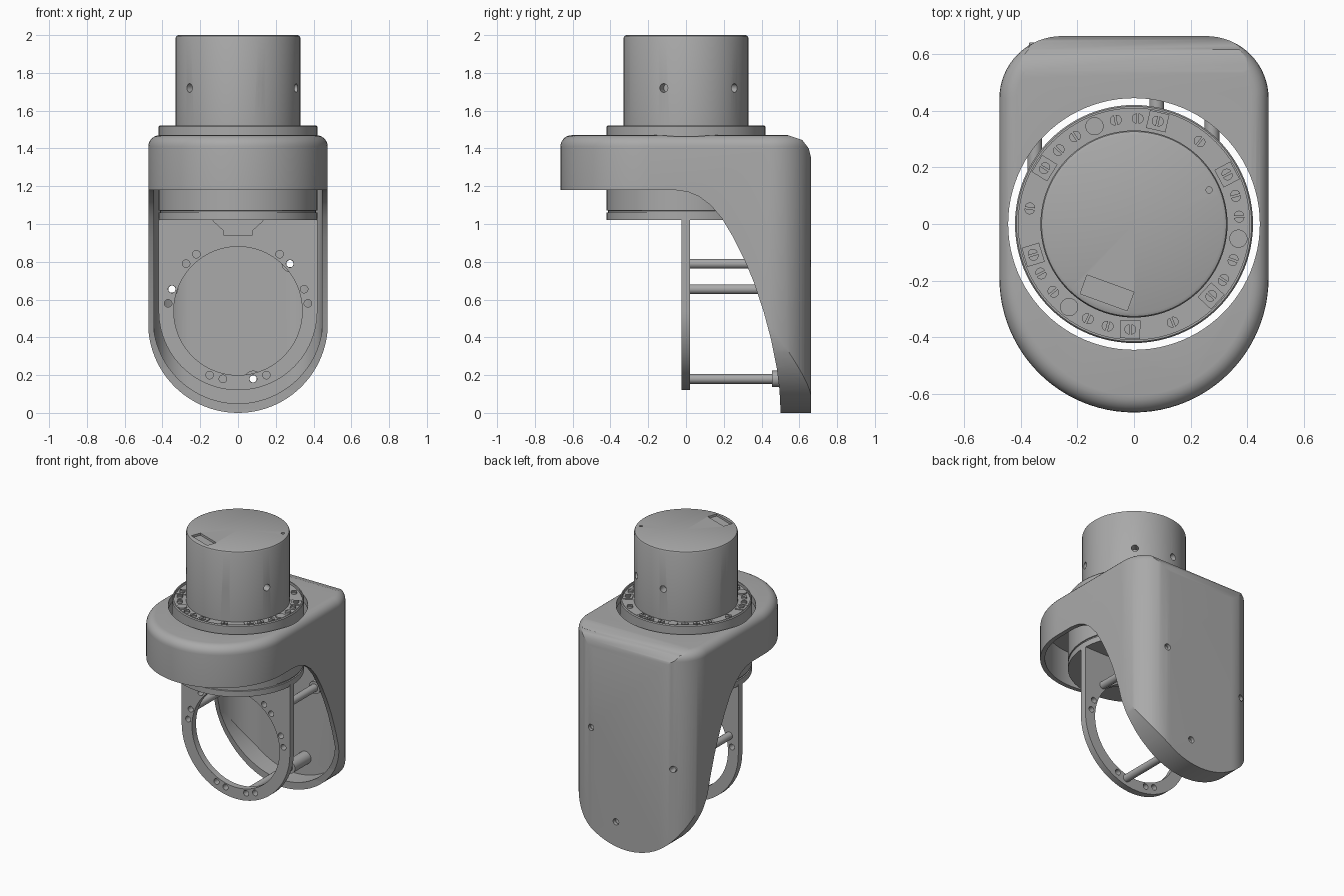
import bpy, bmesh
from math import radians, sin, cos, pi
from mathutils import Matrix, Vector

cube = bpy.data.objects.get("Cube")
if cube:
    bpy.data.objects.remove(cube)

grey = bpy.data.materials.new("machined grey")
grey.use_nodes = True
grey.diffuse_color = (0.4, 0.4, 0.4, 1)
grey.node_tree.nodes["Principled BSDF"].inputs["Base Color"].default_value = (0.4, 0.4, 0.4, 1)

# Axis maps: local extrusion direction becomes world z, x or y
UP = Matrix.Identity(4)
ALONG_X = Matrix(((0, 0, 1, 0), (1, 0, 0, 0), (0, 1, 0, 0), (0, 0, 0, 1)))
ALONG_Y = Matrix(((1, 0, 0, 0), (0, 0, 1, 0), (0, 1, 0, 0), (0, 0, 0, 1)))


def finish(name, bm, matrix=UP):
    bm.transform(matrix)
    bmesh.ops.recalc_face_normals(bm, faces=bm.faces)
    mesh = bpy.data.meshes.new(name)
    bm.to_mesh(mesh)
    bm.free()
    mesh.materials.append(grey)
    obj = bpy.data.objects.new(name, mesh)
    bpy.context.collection.objects.link(obj)
    return obj


def arc(cx, cy, r, a0, a1, n=24):
    angles = [radians(a0 + (a1 - a0) * i / n) for i in range(n + 1)]
    return [(cx + r * cos(a), cy + r * sin(a)) for a in angles]


def prism(name, points, lo, hi, matrix=UP, bevel=0):
    bm = bmesh.new()
    base = bm.faces.new([bm.verts.new((x, y, lo)) for x, y in points])
    out = bmesh.ops.extrude_face_region(bm, geom=[base])["geom"]
    bmesh.ops.translate(bm, verts=[v for v in out if isinstance(v, bmesh.types.BMVert)],
                        vec=(0, 0, hi - lo))
    if bevel:
        top = [e for e in bm.edges if all(v.co.z > hi - 1e-4 for v in e.verts)]
        bmesh.ops.bevel(bm, geom=top, offset=bevel, segments=6, profile=0.5, affect='EDGES')
    return finish(name, bm, matrix)


def cylinder(name, x, y, r, lo, hi, matrix=UP, n=24):
    return prism(name, arc(x, y, r, 0, 360, n)[:-1], lo, hi, matrix)


def lathe(name, profile, matrix=UP, steps=96):
    bm = bmesh.new()
    verts = [bm.verts.new((r, 0, z)) for r, z in profile]
    edges = [bm.edges.new((a, b)) for a, b in zip(verts, verts[1:] + verts[:1])]
    bmesh.ops.spin(bm, geom=verts + edges, axis=(0, 0, 1), cent=(0, 0, 0),
                   angle=2 * pi, steps=steps, use_merge=True)
    bmesh.ops.remove_doubles(bm, verts=bm.verts, dist=1e-5)
    return finish(name, bm, matrix)


def boolean(obj, cutter, operation='DIFFERENCE'):
    mod = obj.modifiers.new("cut", 'BOOLEAN')
    mod.operation, mod.object, mod.solver = operation, cutter, 'EXACT'
    bpy.context.view_layer.objects.active = obj
    bpy.ops.object.modifier_apply(modifier=mod.name)
    bpy.data.objects.remove(cutter)


def plan_outline(d):
    return (arc(0, -0.19, 0.475 - d, 180, 360, 48) + arc(0.255, 0.443, 0.22 - d, 0, 90, 16)
            + arc(-0.255, 0.443, 0.22 - d, 90, 180, 16))


def tongue(half, centre, top):
    return arc(0, centre, half, 180, 360, 48) + [(half, top), (-half, top)]


spacers = [(0.275, 0.79), (-0.35, 0.655), (0.08, 0.18)]

# Cover: rounded hood with a swept-down back panel, hollowed out
cover = prism("cover", plan_outline(0), -0.1, 1.47, bevel=0.06)
sweep = [(-0.8, 1.18), (-0.06, 1.18), (0.01, 1.17), (0.07, 1.145), (0.13, 1.1), (0.19, 1.03),
         (0.25, 0.93), (0.31, 0.81), (0.36, 0.69), (0.41, 0.54), (0.45, 0.39), (0.48, 0.24),
         (0.495, 0.12), (0.5, 0.02), (0.5, -0.2), (0.8, -0.2), (0.8, 1.34), (0.665, 1.34),
         (0.65, 1.4), (0.615, 1.445), (0.54, 1.47), (0.5, 1.6), (-0.8, 1.6)]
boolean(cover, prism("side_cutter", sweep, -1, 1, ALONG_X), 'INTERSECT')
boolean(cover, prism("front_cutter", tongue(0.476, 0.476, 1.8), -1, 1, ALONG_Y), 'INTERSECT')
cavity = prism("cavity", plan_outline(0.03), -0.2, 1.42)
boolean(cavity, prism("cavity_front", tongue(0.45, 0.5, 1.8), -1, 1, ALONG_Y), 'INTERSECT')
boolean(cover, cavity)
boolean(cover, cylinder("neck_hole", 0, 0, 0.444, 1.3, 1.6, n=96))
for x, z in spacers:
    boolean(cover, cylinder("screw_hole", x, z, 0.022, 0.4, 0.9, ALONG_Y))

# Ring plate hanging below the housing
plate = prism("ring_plate", tongue(0.42, 0.54, 1.03), -0.025, 0.02, ALONG_Y)
boolean(plate, cylinder("ring_hole", 0, 0.54, 0.34, -1, 1, ALONG_Y, 96))
notch = [(-0.14, 1.04), (-0.13, 1.015), (-0.075, 0.965), (-0.075, 0.94),
         (0.075, 0.94), (0.075, 0.965), (0.13, 1.015), (0.14, 1.04)]
boolean(plate, prism("notch", notch, -1, 1, ALONG_Y))
for x, z in [(0.22, 0.84), (0.275, 0.79), (0.35, 0.655), (0.37, 0.58), (0.15, 0.2), (0.08, 0.18)]:
    for side in (-1, 1):
        boolean(plate, cylinder("plate_hole", side * x, z, 0.02, -1, 1, ALONG_Y))

# Hollow spacers with a collar at the cover end
for i, (x, z) in enumerate(spacers):
    tube = [(0.019, 0.018), (0.026, 0.018), (0.026, 0.455), (0.044, 0.455),
            (0.044, 0.64), (0.019, 0.64)]
    if abs(x) > 0.3:
        tube[3], tube[4] = (0.034, 0.455), (0.034, 0.59)
    lathe(f"spacer_{i + 1}", tube, Matrix.Translation((x, 0, z)) @ ALONG_Y, 24)

# Housing with a seam, and a recessed flange on top
lathe("housing", [(0, 1.02), (0.42, 1.02), (0.42, 1.06), (0.413, 1.062), (0.413, 1.07),
                  (0.42, 1.072), (0.42, 1.515), (0.415, 1.522), (0.408, 1.522),
                  (0.408, 1.505), (0, 1.505)])

# Motor can with side holes, a label recess and a pin hole
motor = lathe("motor_can", [(0, 1.5), (0.33, 1.5), (0.33, 1.985), (0.326, 1.995),
                            (0.315, 2.0), (0, 2.0)])
for turn in range(3):
    for a in (51, 99):
        spin = Matrix.Rotation(radians(a + 120 * turn), 4, 'Z')
        boolean(motor, cylinder("side_hole", 0, 1.72, 0.023, 0.27, 0.4, spin @ ALONG_X))
label = Matrix.Translation((-0.095, -0.243, 0)) @ Matrix.Rotation(radians(-20), 4, 'Z')
boolean(motor, prism("label_recess", [(-0.088, -0.035), (0.088, -0.035), (0.088, 0.035),
                                      (-0.088, 0.035)], 1.985, 2.1, label))
boolean(motor, cylinder("pin_hole", 0.265, 0.12, 0.011, 1.96, 2.1))


# Flange fasteners, repeated three times around the ring
def at(angle):
    return Matrix.Rotation(radians(angle), 4, 'Z') @ Matrix.Translation((0.372, 0, 0))


for turn in range(3):
    for a in (77, 88, 100, 124, 135.5, 148, 171.5):
        for half in (0, 180):
            slot = Matrix.Rotation(radians(half), 4, 'Z') @ Matrix.Translation((0, 0.003, 0))
            prism("flange_screw", arc(0, 0, 0.018, 0, 180, 12), 1.5, 1.518,
                  at(a + 120 * turn) @ slot)
    prism("flange_plug", arc(0, 0, 0.032, 0, 360, 24)[:-1], 1.5, 1.515, at(112 + 120 * turn))
    for a in (77, 148):
        prism("flange_pad", [(-0.032, -0.035), (0.032, -0.035), (0.032, 0.035), (-0.032, 0.035)],
              1.5, 1.511, at(a + 120 * turn))

# Smooth shading with sharp edges kept
bpy.ops.object.select_all(action='DESELECT')
for obj in bpy.context.scene.objects:
    if obj.type == 'MESH' and grey.name in obj.data.materials:
        obj.select_set(True)
        bpy.context.view_layer.objects.active = obj
bpy.ops.object.shade_smooth_by_angle(angle=radians(30))
